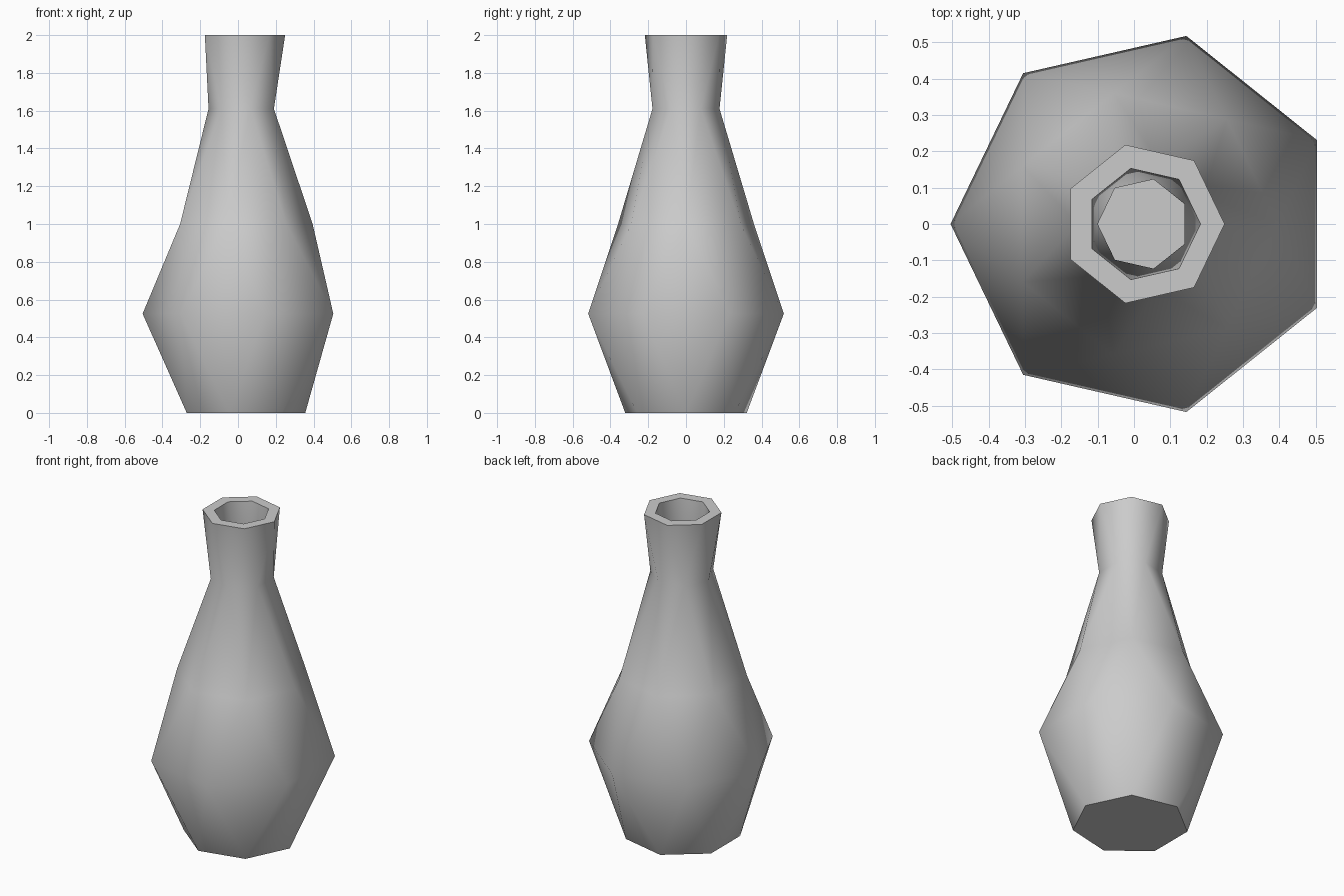
import bpy, bmesh, math

cube = bpy.data.objects.get("Cube")
if cube:
    bpy.data.objects.remove(cube, do_unlink=True)

SIDES = 7
CENTRE_X = 0.026

# Rings as (radius, height, half-step turned): outside from the base up, then inside down
RINGS = [
    (0.33, 0.0, False), (0.531, 0.525, True), (0.369, 1.0, False),
    (0.182, 1.61, True), (0.2236, 2.0, False),
    (0.157, 2.0, False), (0.126, 1.61, True), (0.31, 1.0, False),
    (0.465, 0.525, True), (0.29, 0.06, False),
]


def add_ring(bm, radius, height, turned):
    start = math.pi / SIDES if turned else 0
    angles = [start + math.tau * i / SIDES for i in range(SIDES)]
    return [bm.verts.new((CENTRE_X + radius * math.cos(a), radius * math.sin(a), height))
            for a in angles]


def bridge(bm, low, high, low_turned, high_turned):
    for i in range(SIDES):
        j = (i + 1) % SIDES
        if low_turned == high_turned:
            bm.faces.new((low[i], low[j], high[j], high[i]))
        elif high_turned:
            bm.faces.new((low[i], low[j], high[i]))
            bm.faces.new((low[j], high[j], high[i]))
        else:
            bm.faces.new((low[i], low[j], high[j]))
            bm.faces.new((low[i], high[j], high[i]))


# Faceted hollow vase with a thick rim
bm = bmesh.new()
rings = [add_ring(bm, *r) for r in RINGS]
for k in range(len(rings) - 1):
    bridge(bm, rings[k], rings[k + 1], RINGS[k][2], RINGS[k + 1][2])
bm.faces.new(rings[0][::-1])
bm.faces.new(rings[-1])
bmesh.ops.recalc_face_normals(bm, faces=bm.faces)
mesh = bpy.data.meshes.new("vase")
bm.to_mesh(mesh)
bm.free()
vase = bpy.data.objects.new("vase", mesh)
bpy.context.collection.objects.link(vase)

# Plain grey finish
grey = bpy.data.materials.new("plain grey")
grey.use_nodes = True
colour = (0.6, 0.6, 0.6, 1)
grey.diffuse_color = colour
grey.node_tree.nodes["Principled BSDF"].inputs["Base Color"].default_value = colour
mesh.materials.append(grey)

# Soft shading that keeps the rim, waist and base edges crisp
bpy.ops.object.select_all(action="DESELECT")
vase.select_set(True)
bpy.context.view_layer.objects.active = vase
bpy.ops.object.shade_smooth_by_angle(angle=math.radians(30))
